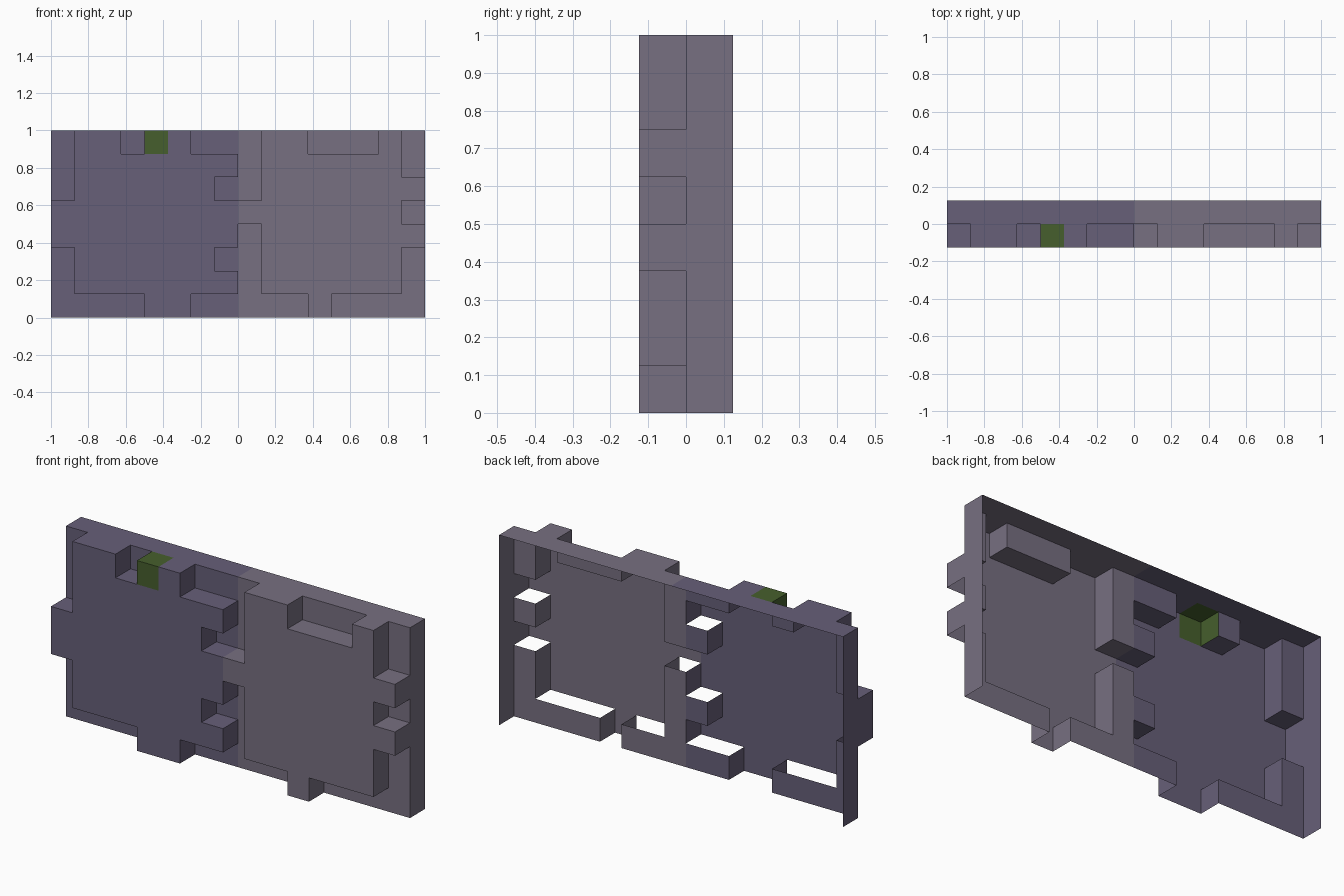
import bpy, bmesh, math

if "Cube" in bpy.data.objects:
    bpy.data.objects.remove(bpy.data.objects["Cube"])

U = 0.125          # block size
NX, NZ = 8, 8      # columns run -8..7, rows 0..7

# Recesses in the front layer: first column, last column, first row, last row
RECESSES = [
    (-8, -8, 5, 7), (-8, -8, 0, 2), (-8, -5, 0, 0), (-5, -5, 7, 7),
    (-2, -1, 7, 7), (-1, -1, 5, 5), (-1, -1, 2, 2), (-2, 2, 0, 0),
    (0, 0, 5, 7), (0, 0, 0, 3), (3, 5, 7, 7),
    (7, 7, 6, 7), (7, 7, 4, 4), (7, 7, 0, 2), (4, 7, 0, 0),
]
sunk = {(i, k) for a, b, c, d in RECESSES
        for i in range(a, b + 1) for k in range(c, d + 1)}
MOSS = (-4, 7)


def solid(i, k):
    """True where the front layer stands out."""
    return -NX <= i < NX and 0 <= k < NZ and (i, k) not in sunk


def quad(bm, pts):
    bm.faces.new([bm.verts.new([c * U for c in p]) for p in pts])


def side(bm, x, k, y0, y1, right):
    pts = [(x, y0, k), (x, y1, k), (x, y1, k + 1), (x, y0, k + 1)]
    quad(bm, pts if right else pts[::-1])


def top(bm, i, z, y0, y1):
    quad(bm, [(i, y0, z), (i + 1, y0, z), (i + 1, y1, z), (i, y1, z)])


def panel(name, cells, color):
    """Open-backed, open-bottomed shell over the given cells."""
    bm = bmesh.new()
    for i, k in cells:
        front = solid(i, k)
        y = -1 if front else 0
        # stone face, raised or sunk
        quad(bm, [(i, y, k), (i + 1, y, k), (i + 1, y, k + 1), (i, y, k + 1)])
        if front:
            # walls and ledges around the raised blocks (no undersides)
            if not solid(i - 1, k):
                side(bm, i, k, -1, 0, False)
            if not solid(i + 1, k):
                side(bm, i + 1, k, -1, 0, True)
            if not solid(i, k + 1):
                top(bm, i, k + 1, -1, 0)
        # outer rim of the back layer
        if i == -NX:
            side(bm, i, k, 0, 1, False)
        if i == NX - 1:
            side(bm, i + 1, k, 0, 1, True)
        if k == NZ - 1 and (i, k) != MOSS:
            top(bm, i, k + 1, 0, 1)
    # the rim above the moss block is stone
    if name == "left_panel":
        top(bm, MOSS[0], NZ, 0, 1)
    bmesh.ops.remove_doubles(bm, verts=bm.verts, dist=1e-4)
    bmesh.ops.dissolve_limit(bm, angle_limit=math.radians(1),
                             verts=bm.verts, edges=bm.edges)
    me = bpy.data.meshes.new(name)
    bm.to_mesh(me)
    bm.free()
    mat = bpy.data.materials.new(name + "_colour")
    mat.diffuse_color = (*color, 1)
    mat.use_nodes = True
    mat.node_tree.nodes["Principled BSDF"].inputs["Base Color"].default_value = mat.diffuse_color
    me.materials.append(mat)
    ob = bpy.data.objects.new(name, me)
    bpy.context.collection.objects.link(ob)


def cells(a, b):
    return [(i, k) for i in range(a, b) for k in range(NZ) if (i, k) != MOSS]


panel("left_panel", cells(-NX, 0), (0.135, 0.115, 0.19))
panel("right_panel", cells(0, NX), (0.185, 0.16, 0.22))
panel("moss_block", [MOSS], (0.061, 0.114, 0.026))
